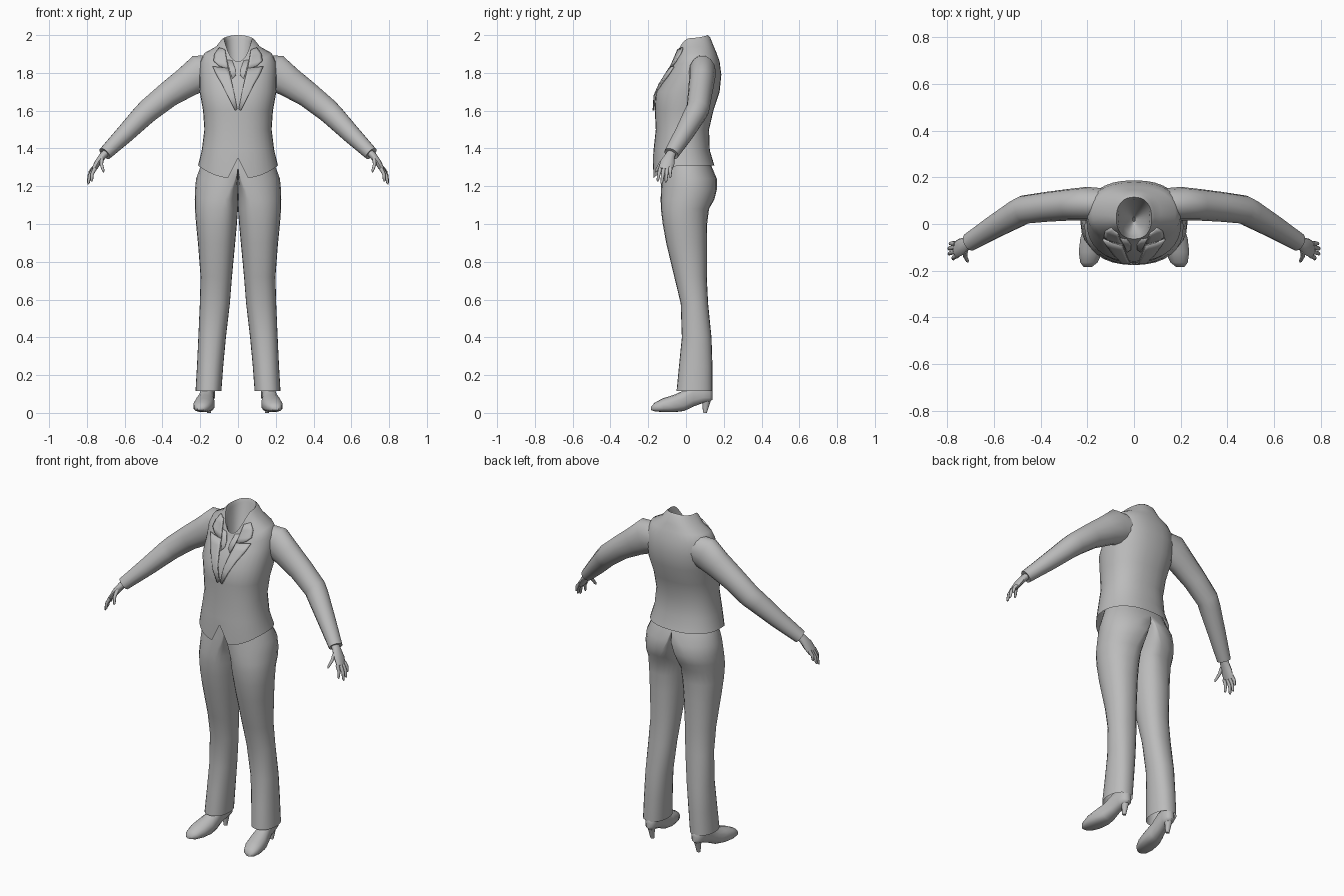
import bpy, bmesh, math
from mathutils import Vector
from mathutils.bvhtree import BVHTree

cube = bpy.data.objects.get("Cube")
if cube:
    bpy.data.objects.remove(cube)

grey = bpy.data.materials.new("plain grey")
grey.use_nodes = True
COLOUR = (0.5, 0.5, 0.5, 1)
grey.diffuse_color = COLOUR
grey.node_tree.nodes["Principled BSDF"].inputs["Base Color"].default_value = COLOUR


def loft(rings, closed=True, caps=(False, False)):
    """Bridge equal-length rings, each counterclockwise about the direction of travel."""
    bm = bmesh.new()
    loops = [[bm.verts.new(p) for p in ring] for ring in rings]
    n = len(loops[0])
    for a, b in zip(loops, loops[1:]):
        for i in range(n if closed else n - 1):
            j = (i + 1) % n
            bm.faces.new((a[i], a[j], b[j], b[i]))
    if caps[0]:
        bm.faces.new(loops[0][::-1])
    if caps[1]:
        bm.faces.new(loops[-1])
    return bm


def finish(name, bm, angle=50, thickness=0):
    mesh = bpy.data.meshes.new(name)
    bm.to_mesh(mesh)
    bm.free()
    mesh.materials.append(grey)
    mesh.shade_smooth()
    mesh.set_sharp_from_angle(angle=math.radians(angle))
    obj = bpy.data.objects.new(name, mesh)
    bpy.context.collection.objects.link(obj)
    if thickness:
        solid = obj.modifiers.new("thickness", 'SOLIDIFY')
        solid.thickness = thickness
    mirror = obj.modifiers.new("mirror", 'MIRROR')
    mirror.use_clip = True
    mirror.merge_threshold = 0.0005
    return obj


def tube(path, sides=12, caps=(True, True), start=None):
    """Rings across a path of (centre, horizontal radius, other radius)."""
    points = [Vector(p[0]) for p in path]
    rings = []
    for i, (c, ru, rv) in enumerate(path):
        n = points[min(i + 1, len(points) - 1)] - points[max(i - 1, 0)]
        if i == 0 and start:
            n = Vector(start)
        n.normalize()
        u = Vector((0, 1, 0))
        u = (u - n * u.dot(n)).normalized()
        v = n.cross(u)
        turns = [2 * math.pi * k / sides for k in range(sides)]
        rings.append([points[i] + u * ru * math.cos(t) + v * rv * math.sin(t) for t in turns])
    return loft(rings, caps=caps)


# Jacket: half sections of (front z, side z, back z, half width, front y, back y)
def jacket_ring(zf, zs, zb, w, yf, yb, hem=False, sides=16):
    ring = []
    for k in range(sides + 1):
        t = math.pi * (k / sides - 0.5)
        s, c = math.sin(t), max(math.cos(t), 0)
        x = w * c ** 0.85 if k % sides else 0
        y = (yf + yb) / 2 + (yb - yf) / 2 * math.copysign(abs(s) ** 0.9, s)
        z = zs + ((zb - zs) if s > 0 else (zf - zs)) * s * s
        if hem and s < 0:
            z += 0.11 * max(0, 1 - x / 0.05)
        ring.append((x, y, z))
    return ring


def level(z, *size):
    return jacket_ring(z, z, z, *size)


torso = loft([
    jacket_ring(1.24, 1.31, 1.31, .212, -.175, .15, hem=True),
    level(1.39, .192, -.172, .126),
    level(1.50, .178, -.16, .122),
    level(1.60, .185, -.165, .145),
    level(1.70, .203, -.16, .178),
    level(1.79, .205, -.105, .187),
    jacket_ring(1.82, 1.86, 1.86, .2, -.085, .178),
    jacket_ring(1.84, 1.905, 1.91, .178, -.074, .16),
    jacket_ring(1.85, 1.94, 1.945, .115, -.07, .145),
    jacket_ring(1.855, 1.975, 1.99, .088, -.068, .127),
    jacket_ring(1.86, 1.985, 2.0, .076, -.064, .115),
    jacket_ring(1.85, 1.96, 1.98, .068, -.056, .106),
    jacket_ring(1.79, 1.82, 1.84, .05, -.04, .08),
    level(1.76, .005, .01, .03)], closed=False)
surface = BVHTree.FromBMesh(torso)
finish("jacket", torso)


# Plates lying on the chest, given as rows of (inner x, inner z, outer x, outer z)
def chest_plate(name, rows, lift):
    grid = []
    for xi, zi, xo, zo in rows:
        line = []
        for k in range(6):
            f = k / 5
            x, z = xi + (xo - xi) * f, zi + (zo - zi) * f
            hit = surface.ray_cast(Vector((x, -1, z)), Vector((0, 1, 0)))[0]
            line.append((x, (hit.y if hit else 0) - lift, z))
        grid.append(line)
    finish(name, loft(grid, closed=False), thickness=0.009)


chest_plate("lapel", [(.004, 1.61, .016, 1.60), (.018, 1.68, .05, 1.67),
                      (.03, 1.74, .085, 1.74), (.042, 1.79, .115, 1.79),
                      (.05, 1.825, .135, 1.835)], .012)
chest_plate("collar", [(.05, 1.82, .105, 1.84), (.056, 1.85, .13, 1.865),
                       (.064, 1.89, .125, 1.90), (.07, 1.925, .1, 1.935)], .01)
chest_plate("shirt_collar", [(.012, 1.79, .03, 1.77), (.014, 1.82, .045, 1.82),
                             (.03, 1.865, .058, 1.87)], .006)

# Front button
button = tube([((.006, -.155, 1.635), .012, .012), ((.006, -.176, 1.635), .01, .01)], 8)
finish("jacket_button", button)

# Sleeve, with a turned-in cuff
finish("sleeve", tube([
    ((.13, .085, 1.81), .068, .085), ((.2, .087, 1.80), .072, .1),
    ((.27, .083, 1.752), .068, .083), ((.37, .074, 1.685), .064, .07),
    ((.47, .062, 1.605), .061, .064), ((.50, .045, 1.577), .06, .061),
    ((.60, -.013, 1.475), .05, .05), ((.705, -.078, 1.372), .04, .037),
    ((.702, -.076, 1.375), .03, .027)], 14, start=(1, 0, -.1)))

# Hand: palm, four fingers and a thumb
finish("palm", tube([
    ((.685, -.066, 1.39), .024, .02), ((.715, -.085, 1.362), .027, .02),
    ((.742, -.098, 1.325), .038, .018), ((.764, -.11, 1.287), .036, .013)], 10))
FINGERS = {"index_finger": ((.757, -.136, 1.295), (.776, -.151, 1.225)),
           "middle_finger": ((.765, -.118, 1.29), (.795, -.13, 1.21)),
           "ring_finger": ((.767, -.1, 1.29), (.796, -.107, 1.22)),
           "little_finger": ((.764, -.083, 1.298), (.79, -.084, 1.245)),
           "thumb": ((.722, -.115, 1.345), (.712, -.163, 1.275))}
for name, (root, tip) in FINGERS.items():
    a, b = Vector(root), Vector(tip)
    knuckle = a.lerp(b, 0.5) + Vector((.006, 0, .004))
    finish(name, tube([(a, .011, .011), (knuckle, .009, .009),
                       (a.lerp(b, 0.88), .007, .007), (b, .003, .003)], 8))


# Trousers: sections of (z, inner x, middle x, outer x, front y, back y)
def trouser_ring(z, xi, xc, xo, yf, yb, sides=12):
    ring = []
    for k in range(2 * sides):
        t = math.pi * (k / sides - 0.5)
        c = math.cos(t)
        reach = (xo - xc) if c > 0 else (xc - xi)
        x = xc + reach * math.copysign(abs(c) ** 0.85, c)
        ring.append((x, (yf + yb) / 2 + (yb - yf) / 2 * math.sin(t), z))
    return ring


trousers = loft([trouser_ring(*r) for r in (
    (.115, .088, .155, .225, -.05, .14), (.25, .078, .148, .217, -.037, .14),
    (.40, .064, .138, .21, -.022, .135), (.58, .043, .12, .202, -.028, .117),
    (.72, .032, .113, .198, -.062, .11), (.90, .015, .11, .212, -.105, .11),
    (1.0, .006, .1, .222, -.123, .112), (1.08, 0, .085, .228, -.133, .122),
    (1.13, 0, .07, .229, -.134, .15), (1.18, 0, .045, .228, -.133, .163),
    (1.24, 0, .015, .222, -.13, .163), (1.30, 0, 0, .2, -.125, .138),
    (1.38, 0, 0, .17, -.12, .11))], closed=True)
inside = [f for f in trousers.faces if all(abs(v.co.x) < 1e-4 for v in f.verts)]
bmesh.ops.delete(trousers, geom=inside, context='FACES')
finish("trousers", trousers)


# Shoe: sections from toe to heel of (y, middle x, half width, sole z, top z)
def shoe_ring(y, x, w, z0, z1, sides=14):
    ring = []
    for k in range(sides):
        t = 2 * math.pi * k / sides
        c, s = math.cos(t), math.sin(t)
        height = math.copysign(abs(c) ** (0.5 if c < 0 else 1), c)
        ring.append((x + w * s, y, (z0 + z1) / 2 + (z1 - z0) / 2 * height))
    return ring


finish("shoe", loft([shoe_ring(*r) for r in (
    (-.184, .198, .018, .014, .034), (-.165, .193, .038, .008, .055),
    (-.12, .186, .052, .004, .078), (-.06, .177, .054, .004, .097),
    (-.01, .17, .044, .010, .12), (.04, .163, .036, .034, .16),
    (.09, .157, .035, .052, .16), (.125, .154, .03, .058, .14),
    (.14, .153, .014, .07, .12))], caps=(True, True)))
finish("shoe_heel", tube([((.154, .108, .085), .03, .027), ((.154, .106, .05), .02, .018),
                          ((.154, .1, 0), .01, .011)], 10))
